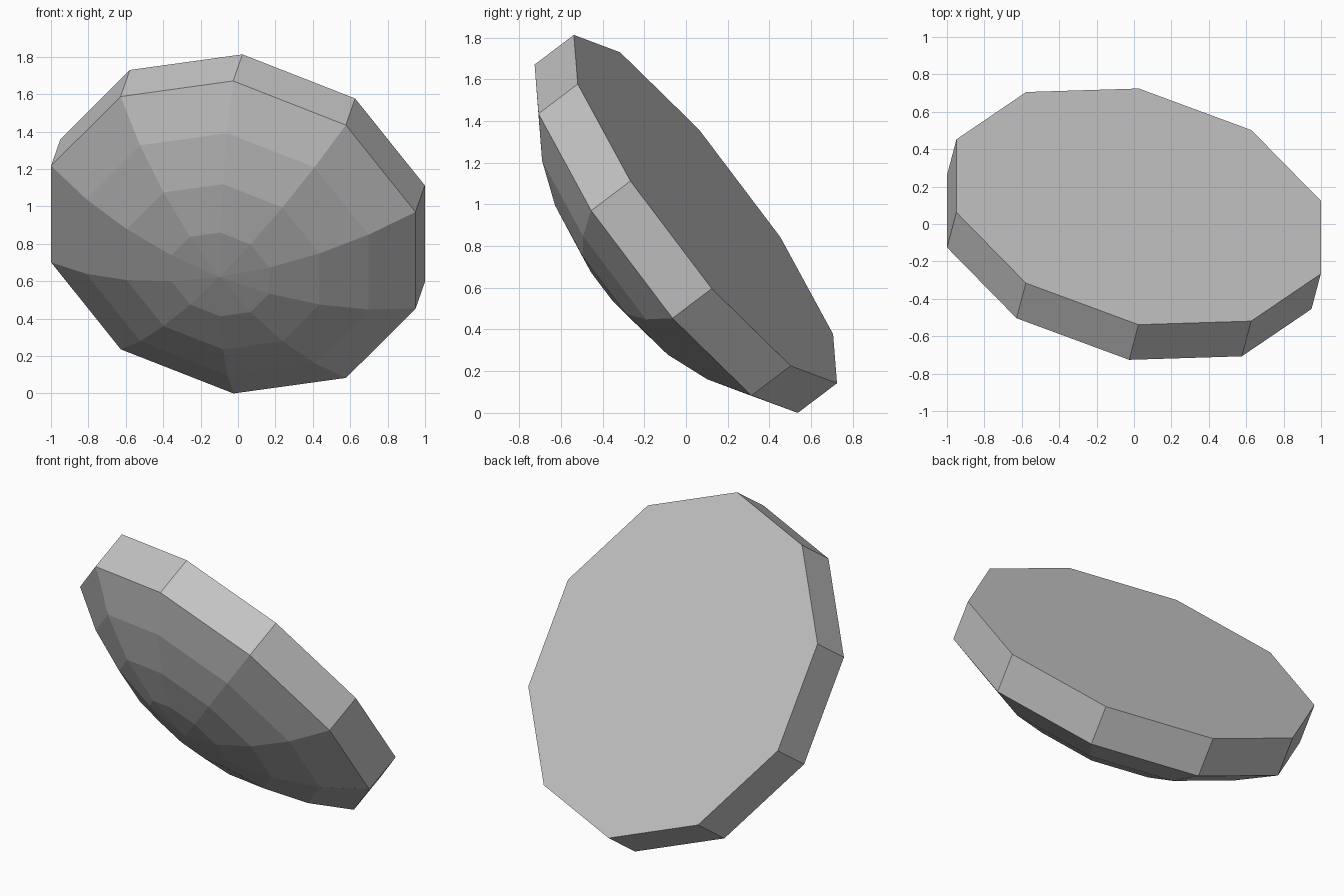
import bpy
import bmesh
from math import sin, cos, pi, radians
from mathutils import Matrix, Vector

cube = bpy.data.objects.get("Cube")
if cube:
    bpy.data.objects.remove(cube, do_unlink=True)

SIDES = 10
RADIUS = 1.047
THICKNESS = 0.241
DOME_ANGLE = radians(38)
DOME_STEPS = 4

# One flat grey for the whole solid
grey = bpy.data.materials.new("plain grey")
grey.use_nodes = True
colour = (0.55, 0.55, 0.55, 1)
grey.diffuse_color = colour
grey.node_tree.nodes["Principled BSDF"].inputs["Base Color"].default_value = colour

bm = bmesh.new()


def ring(radius, height):
    """Ten-sided loop of vertices around the local z axis."""
    turns = [2 * pi * i / SIDES for i in range(SIDES)]
    return [bm.verts.new((radius * cos(a), radius * sin(a), height)) for a in turns]


# Profile: flat back edge, straight rim, then a shallow spherical dome
sphere = RADIUS / sin(DOME_ANGLE)
rings = [ring(RADIUS, THICKNESS)]
for step in range(DOME_STEPS, 0, -1):
    a = DOME_ANGLE * step / DOME_STEPS
    rings.append(ring(sphere * sin(a), -sphere * (cos(a) - cos(DOME_ANGLE))))
tip = bm.verts.new((0, 0, -sphere * (1 - cos(DOME_ANGLE))))

# Flat back, side bands and dome tip
bm.faces.new(rings[0])
for i in range(SIDES):
    j = (i + 1) % SIDES
    for upper, lower in zip(rings, rings[1:]):
        bm.faces.new((upper[i], lower[i], lower[j], upper[j]))
    bm.faces.new((rings[-1][i], tip, rings[-1][j]))
bmesh.ops.recalc_face_normals(bm, faces=bm.faces)

# Tilt the disc so the dome faces forward and down
z_axis = Vector((0.2065, 0.7805, 0.590)).normalized()
x_axis = Vector((0.975, -0.36, 0.135))
x_axis = (x_axis - z_axis * x_axis.dot(z_axis)).normalized()
y_axis = z_axis.cross(x_axis)
tilt = Matrix((x_axis, y_axis, z_axis)).transposed().to_4x4()
bm.transform(Matrix.Translation((-0.025, -0.095, 0.836)) @ tilt)

# Rest it on the ground
lowest = min(v.co.z for v in bm.verts)
bmesh.ops.translate(bm, verts=bm.verts, vec=(0, 0, -lowest))

mesh = bpy.data.meshes.new("domed_disc")
bm.to_mesh(mesh)
bm.free()
mesh.materials.append(grey)
disc = bpy.data.objects.new("domed_disc", mesh)
bpy.context.collection.objects.link(disc)
